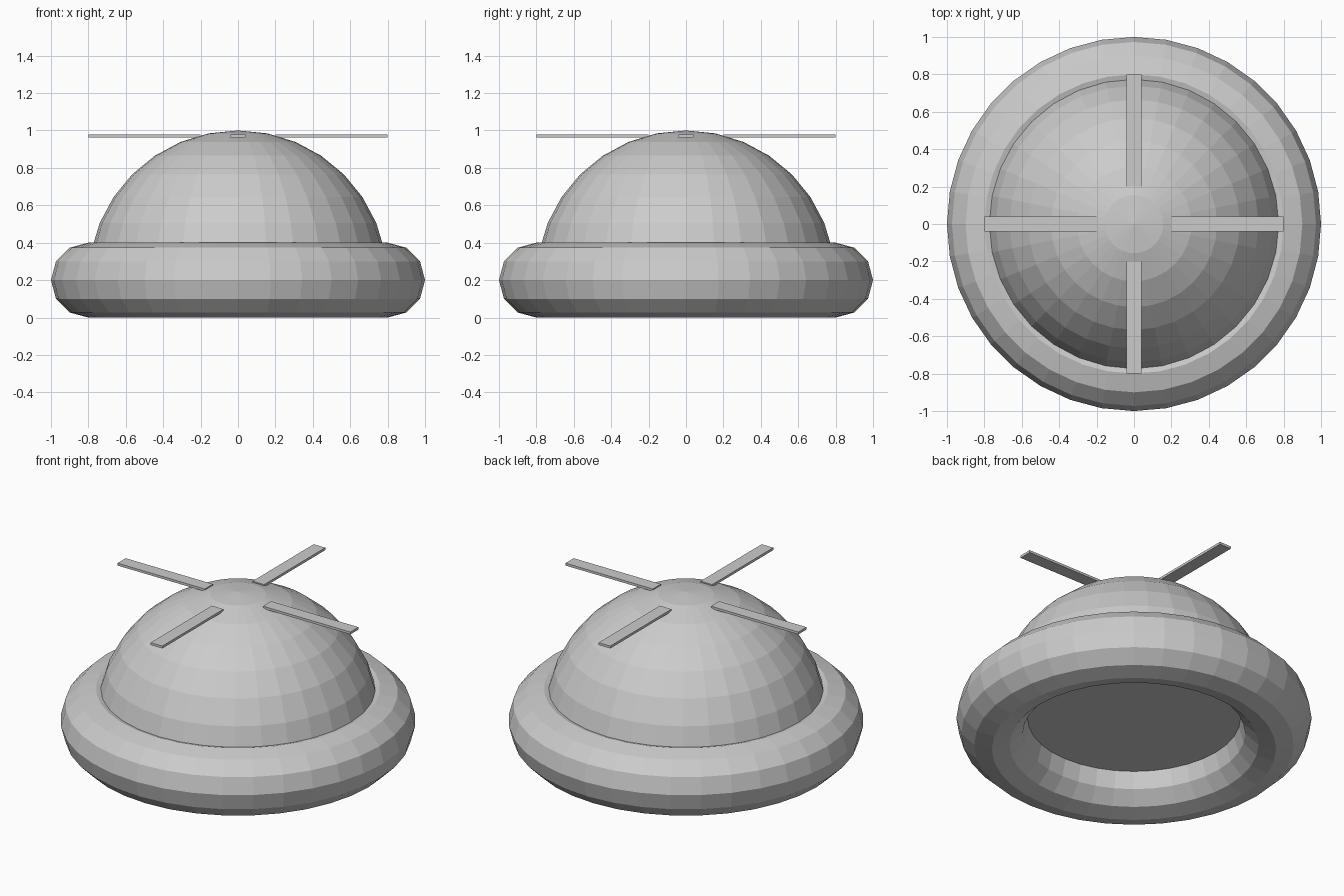
import bpy, bmesh, math
from mathutils import Matrix, Vector

if "Cube" in bpy.data.objects:
    bpy.data.objects.remove(bpy.data.objects["Cube"])

# Rounded base ring
bpy.ops.mesh.primitive_torus_add(major_radius=0.8, minor_radius=0.2,
                                 major_segments=36, minor_segments=12,
                                 location=(0, 0, 0.2))
bpy.context.object.name = "base_ring"

# Half-sphere dome, closed underneath at the middle of the ring
bm = bmesh.new()
bmesh.ops.create_uvsphere(bm, u_segments=32, v_segments=16, radius=0.8)
cut = bmesh.ops.bisect_plane(bm, geom=bm.verts[:] + bm.edges[:] + bm.faces[:],
                             dist=1e-4, plane_co=(0, 0, 0), plane_no=(0, 0, 1),
                             clear_inner=True)
bmesh.ops.holes_fill(bm, edges=[e for e in bm.edges if e.is_boundary], sides=0)
bmesh.ops.recalc_face_normals(bm, faces=bm.faces[:])
mesh = bpy.data.meshes.new("dome")
bm.to_mesh(mesh)
bm.free()
dome = bpy.data.objects.new("dome", mesh)
dome.location.z = 0.2
bpy.context.collection.objects.link(dome)


# Four thin blades around the top
def blade(index):
    bm = bmesh.new()
    bmesh.ops.create_cube(bm, size=1)
    bmesh.ops.scale(bm, vec=Vector((0.6, 0.08, 0.015)), verts=bm.verts)
    bmesh.ops.translate(bm, vec=Vector((0.5, 0, 0.97)), verts=bm.verts)
    bmesh.ops.rotate(bm, cent=(0, 0, 0), verts=bm.verts,
                     matrix=Matrix.Rotation(index * math.pi / 2, 3, 'Z'))
    mesh = bpy.data.meshes.new("blade")
    bm.to_mesh(mesh)
    bm.free()
    obj = bpy.data.objects.new(f"blade_{index + 1}", mesh)
    bpy.context.collection.objects.link(obj)


for i in range(4):
    blade(i)
